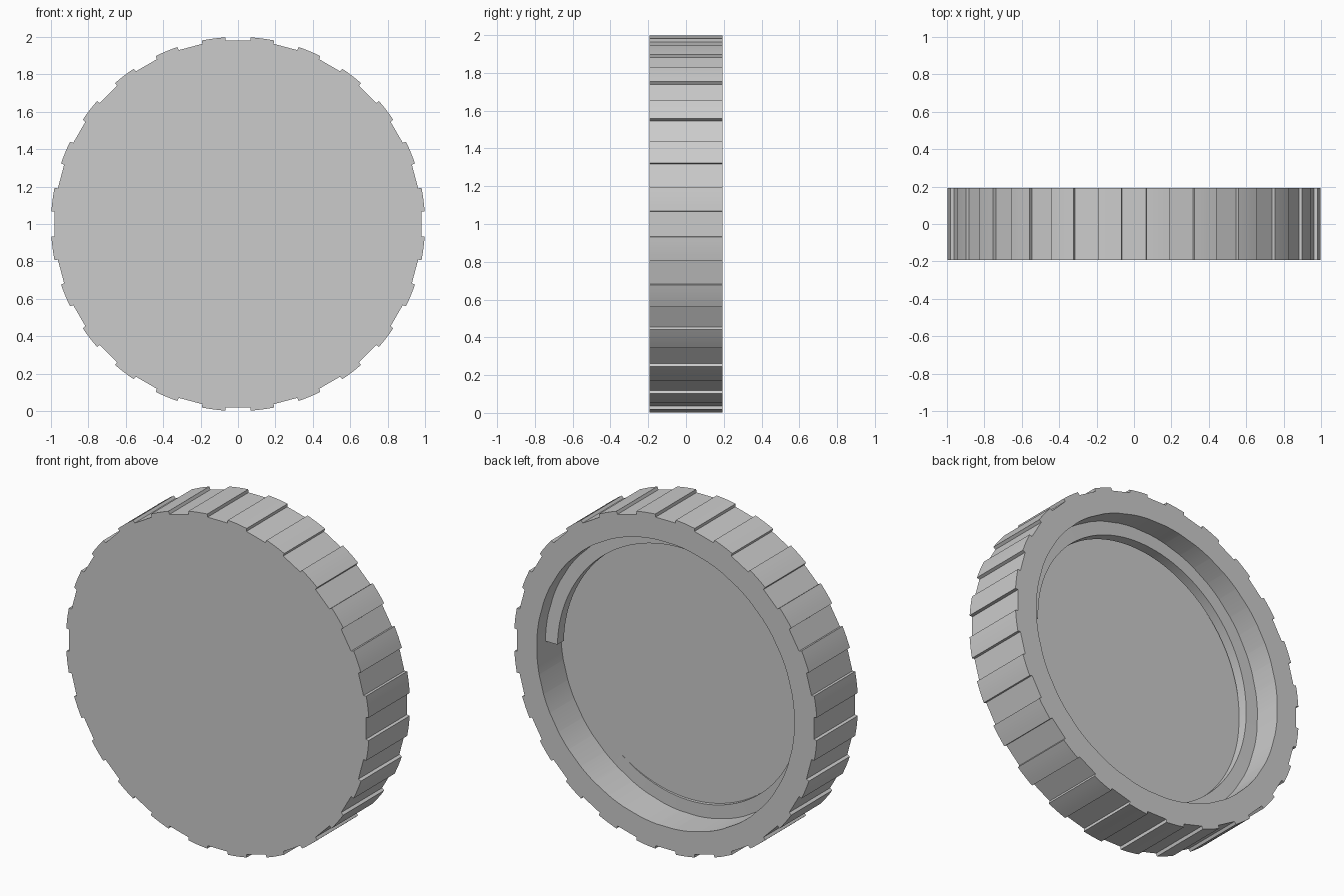
import bpy, bmesh
from math import sin, cos, radians

if "Cube" in bpy.data.objects:
    bpy.data.objects.remove(bpy.data.objects["Cube"])

HALF = 0.193      # half of the cap thickness
FLOOR = -0.035    # depth of the recess floor
BORE = 0.85       # recess radius
TEETH = 24


def point(r, deg, y):
    a = radians(deg)
    return (r * cos(a), y, 1 + r * sin(a))


def skin(bm, rings, closed):
    """Join successive vertex rings with quads."""
    for a, b in zip(rings, rings[1:]):
        n = len(a)
        for i in range(n if closed else n - 1):
            j = (i + 1) % n
            bm.faces.new((a[i], a[j], b[j], b[i]))


def finish(bm, name, angle):
    bmesh.ops.recalc_face_normals(bm, faces=bm.faces)
    mesh = bpy.data.meshes.new(name)
    bm.to_mesh(mesh)
    bm.free()
    ob = bpy.data.objects.new(name, mesh)
    bpy.context.collection.objects.link(ob)
    bpy.ops.object.select_all(action='DESELECT')
    ob.select_set(True)
    bpy.context.view_layer.objects.active = ob
    bpy.ops.object.shade_smooth_by_angle(angle=radians(angle))


# Cap body: gripped outline, flat front, round recess in the back
outline = []
for t in range(TEETH):
    mid = t * 360 / TEETH
    outline += [(0.982, mid - 3.8), (0.982, mid + 3.8)]
    outline += [(1.0, mid + 3.9 + 7.2 * k / 4) for k in range(5)]

bm = bmesh.new()


def ring(y, bore=None):
    return [bm.verts.new(point(bore or r, a, y)) for r, a in outline]


rings = [ring(-HALF), ring(HALF), ring(HALF, BORE), ring(FLOOR, BORE)]
skin(bm, rings, True)
bm.faces.new(rings[0])
bm.faces.new(rings[-1])
finish(bm, "cap_body", 20)

# Screw thread: square ridge winding down into the recess floor
bm = bmesh.new()
STEPS, SWEEP = 124, 310
sections = []
for s in range(STEPS + 1):
    a = SWEEP * s / STEPS
    top = 0.112 - 0.173 * a / 360
    sections.append([bm.verts.new(point(r, a, y)) for r, y in
                     ((BORE + 0.01, top), (0.77, top),
                      (0.77, top - 0.06), (BORE + 0.01, top - 0.06))])
skin(bm, sections, True)
bm.faces.new(sections[0])
bm.faces.new(sections[-1])
finish(bm, "screw_thread", 30)
